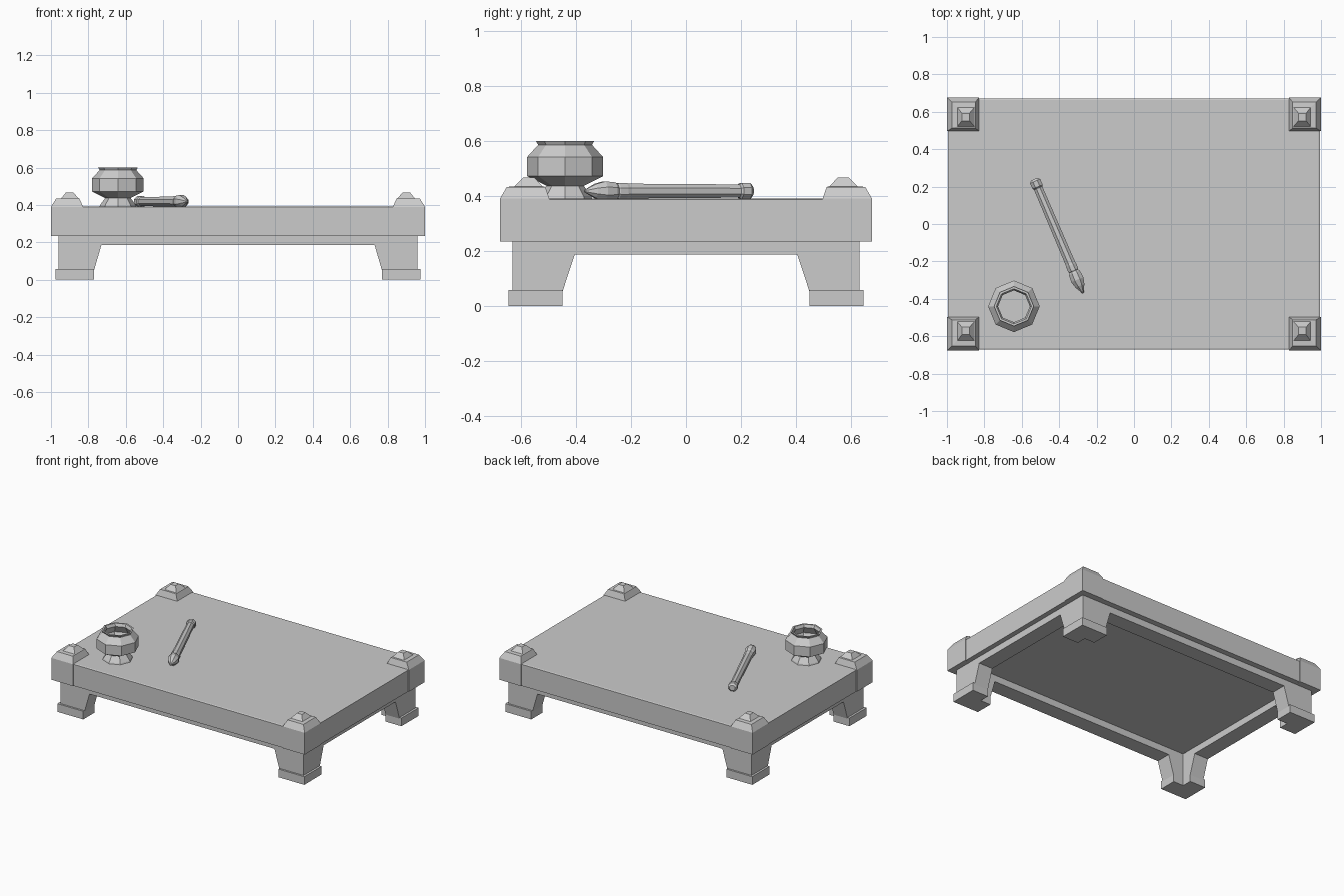
import bpy
import bmesh
from math import cos, sin, pi
from mathutils import Matrix, Vector

if "Cube" in bpy.data.objects:
    bpy.data.objects.remove(bpy.data.objects["Cube"])


def make(name, verts, faces):
    bm = bmesh.new()
    vs = [bm.verts.new(v) for v in verts]
    for f in faces:
        bm.faces.new([vs[i] for i in f])
    bmesh.ops.recalc_face_normals(bm, faces=bm.faces)
    me = bpy.data.meshes.new(name)
    bm.to_mesh(me)
    bm.free()
    ob = bpy.data.objects.new(name, me)
    bpy.context.collection.objects.link(ob)
    return ob


def loft(name, rings):
    """Skin a stack of equal-sized rings and close both ends."""
    n = len(rings[0])
    faces = [[k * n + i, k * n + (i + 1) % n, (k + 1) * n + (i + 1) % n, (k + 1) * n + i]
             for k in range(len(rings) - 1) for i in range(n)]
    faces.append(list(range(n))[::-1])
    faces.append([(len(rings) - 1) * n + i for i in range(n)])
    return make(name, [p for r in rings for p in r], faces)


def rect(x0, x1, y0, y1, z):
    return [(x0, y0, z), (x1, y0, z), (x1, y1, z), (x0, y1, z)]


def lathe(name, profile, sides, offset=0.0):
    return loft(name, [[(r * cos(offset + 2 * pi * i / sides), r * sin(offset + 2 * pi * i / sides), z)
                        for i in range(sides)] for r, z in profile])


centre = bpy.data.objects.new("mirror_centre", None)
bpy.context.collection.objects.link(centre)
centre.hide_render = True


def mirrored(ob):
    """Repeat one corner part in all four corners."""
    m = ob.modifiers.new("mirror", 'MIRROR')
    m.use_axis = (True, True, False)
    m.use_mirror_merge = False
    m.mirror_object = centre


# table top
loft("table_top", [rect(-x, x, -y, y, z) for x, y, z in
                   ((.995, .672, .235), (.995, .672, .388), (.985, .662, .391))])

# arched apron panels whose ends form the L-shaped legs
T = .11


def panel(name, half, inner_top, inner_foot, outer, along_x):
    right = [(inner_top, .187), (inner_foot, .05), (half, .05), (half, .236)]
    outline = right + [(-u, z) for u, z in reversed(right)]
    for s in (1, -1):
        loft(name, [[(u, d, z) if along_x else (d, u, z) for u, z in outline]
                    for d in (s * outer, s * (outer - T))])


panel("long_apron", .96, .73, .77, .632, True)
panel("short_apron", .632, .405, .45, .96, False)

# L-shaped feet
N = T + .015
L = [(.77, .645), (.975, .645), (.975, .45), (.975 - N, .45), (.975 - N, .645 - N), (.77, .645 - N)]
mirrored(loft("foot", [[(x, y, z) for x, y in L] for z in (0, .058)]))

# stepped corner caps
mirrored(loft("corner_cap", [
    rect(.828, 1.0, .497, .677, .2345), rect(.828, 1.0, .497, .677, .39),
    rect(.848, .973, .512, .652, .433), rect(.853, .945, .522, .624, .435),
    rect(.88, .92, .552, .592, .467)]))

# octagonal ink pot with hollow mouth
pot = lathe("ink_pot", [(.1, .388), (.095, .40), (.068, .437), (.138, .472), (.138, .542), (.098, .586),
                        (.106, .60), (.094, .60), (.085, .58), (.115, .53), (.09, .48)], 8)
pot.location = (-.642, -.44, 0)

# brush: handle with end cap, then bristle head, lying on the table
a, b = Vector((-.533, .24, .418)), Vector((-.272, -.37, .418))
place = Matrix.Translation(a) @ (b - a).to_track_quat('Z', 'Y').to_matrix().to_4x4()
handle = lathe("brush_handle", [(.02, 0), (.032, .012), (.032, .045), (.026, .052), (.029, .49),
                                (.031, .50), (.031, .53), (.024, .54)], 8, pi / 8)
head = lathe("brush_head", [(.024, .53), (.034, .545), (.038, .585), (.028, .62), (.004, .663)], 8, pi / 8)
for ob in (handle, head):
    ob.matrix_world = place
